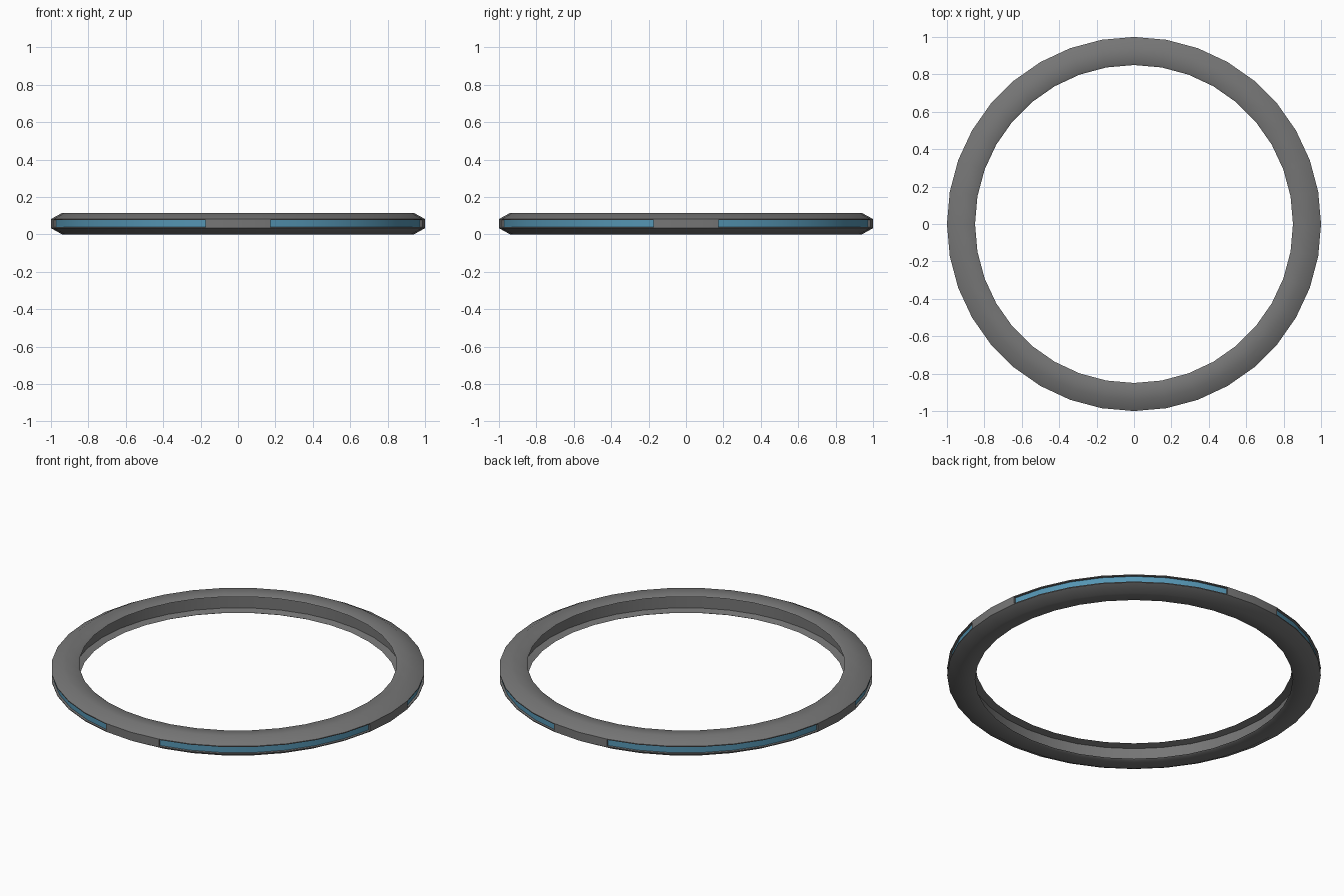
import bpy, bmesh, math

if "Cube" in bpy.data.objects:
    bpy.data.objects.remove(bpy.data.objects["Cube"])

SEGMENTS = 36


def make_material(name, color):
    mat = bpy.data.materials.new(name)
    mat.diffuse_color = (*color, 1.0)
    mat.use_nodes = True
    mat.node_tree.nodes["Principled BSDF"].inputs["Base Color"].default_value = mat.diffuse_color
    return mat


grey = make_material("dark grey", (0.18, 0.18, 0.18))
blue = make_material("blue", (0.09, 0.30, 0.45))

# Lower half of the ring cross-section (radius, height), mirrored to the top
HEIGHT = 0.115
lower = [(0.89, 0.020), (0.85, 0.010), (0.86, 0.004), (0.94, 0.0),
         (1.0, 0.033), (1.0, 0.038)]
profile = lower + [(r, HEIGHT - z) for r, z in reversed(lower)]
slot_band = len(lower) - 1          # the middle band of the outer wall

# Ring body: revolve the closed profile
bm = bmesh.new()
loops = []
for i in range(SEGMENTS):
    a = math.tau * i / SEGMENTS
    loops.append([bm.verts.new((r * math.cos(a), r * math.sin(a), z))
                  for r, z in profile])

slots = []
for i in range(SEGMENTS):
    a, b = loops[i], loops[(i + 1) % SEGMENTS]
    for j in range(len(profile)):
        k = (j + 1) % len(profile)
        face = bm.faces.new((a[j], b[j], b[k], a[k]))
        # four long slots, with a gap of two segments at each axis
        if j == slot_band and 1 <= i % 9 <= 7:
            slots.append(face)
bmesh.ops.recalc_face_normals(bm, faces=bm.faces)

# Recessed blue light strips
bmesh.ops.inset_region(bm, faces=slots, thickness=0.001, depth=-0.012,
                       use_even_offset=True, use_boundary=True)
for face in slots:
    face.material_index = 1

mesh = bpy.data.meshes.new("ring")
bm.to_mesh(mesh)
bm.free()
mesh.materials.append(grey)
mesh.materials.append(blue)
ring = bpy.data.objects.new("ring", mesh)
bpy.context.collection.objects.link(ring)

# Smooth shading with crisp edges
bpy.context.view_layer.objects.active = ring
ring.select_set(True)
bpy.ops.object.shade_smooth_by_angle(angle=math.radians(35))
